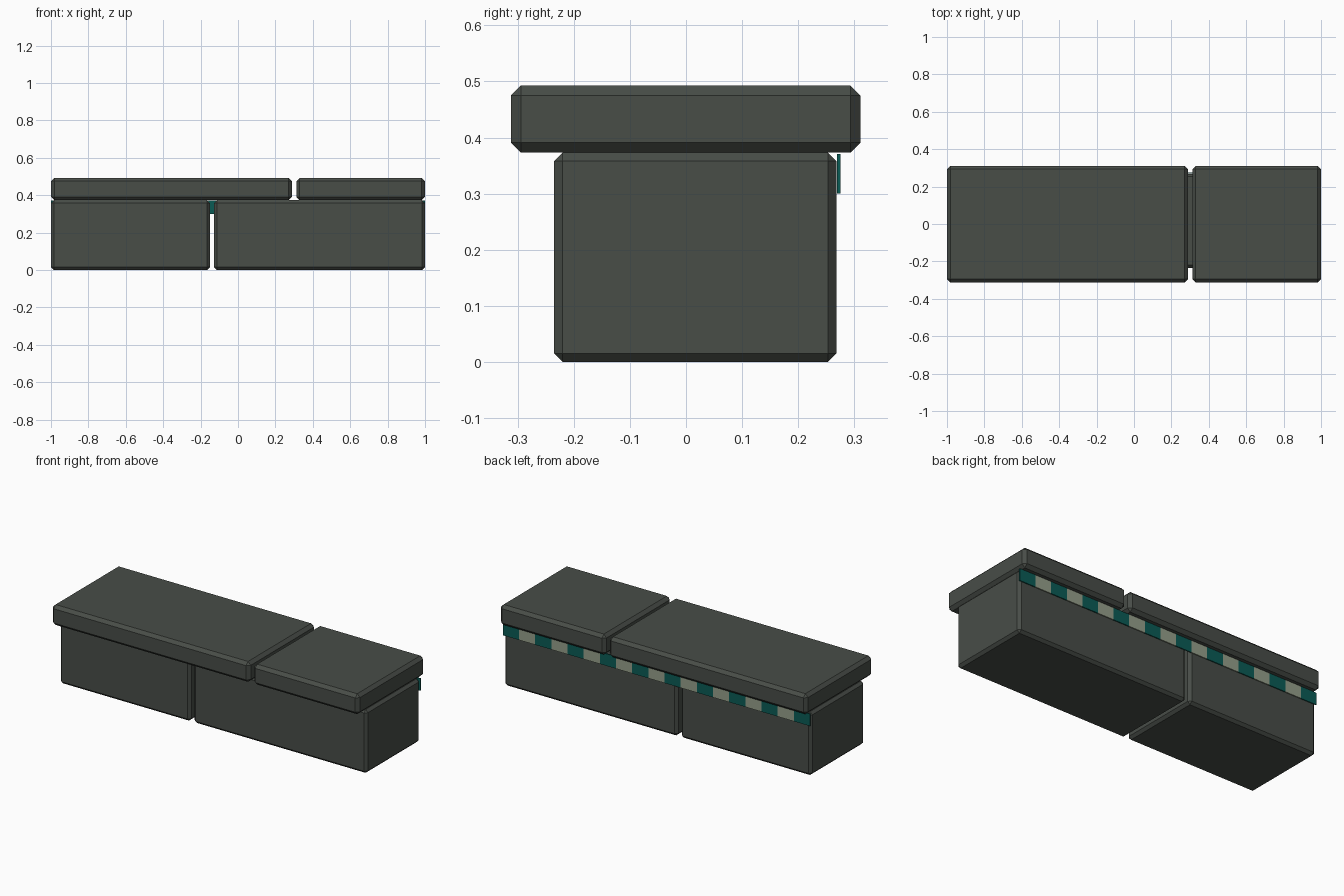
import bpy, bmesh

if "Cube" in bpy.data.objects:
    bpy.data.objects.remove(bpy.data.objects["Cube"])


def material(name, rgb):
    m = bpy.data.materials.new(name)
    m.diffuse_color = (*rgb, 1)
    m.use_nodes = True
    m.node_tree.nodes["Principled BSDF"].inputs["Base Color"].default_value = m.diffuse_color
    return m


stone = material("dark stone", (0.065, 0.074, 0.064))
teal = material("teal tile", (0.003, 0.105, 0.090))
cream = material("pale tile", (0.30, 0.345, 0.255))


def box(name, lo, hi, mat, chamfer=0.0):
    """Axis-aligned box between two corners, with optional flat chamfer."""
    bm = bmesh.new()
    bmesh.ops.create_cube(bm, size=1)
    for v in bm.verts:
        v.co = [(a + b) / 2 + c * (b - a) for a, b, c in zip(lo, hi, v.co)]
    if chamfer:
        bmesh.ops.bevel(bm, geom=bm.edges[:], offset=chamfer, segments=1,
                        profile=0.5, affect='EDGES')
    me = bpy.data.meshes.new(name)
    bm.to_mesh(me)
    bm.free()
    me.materials.append(mat)
    ob = bpy.data.objects.new(name, me)
    bpy.context.collection.objects.link(ob)
    return ob


# Two base blocks with a narrow joint
for name, x0, x1 in (("base_block_left", -1, -0.15), ("base_block_right", -0.128, 1)):
    box(name, (x0, -0.235, 0), (x1, 0.268, 0.373), stone, 0.015)

# Two overhanging cap slabs with an offset joint
for name, x0, x1 in (("cap_slab_left", -1, 0.289), ("cap_slab_right", 0.312, 1)):
    box(name, (x0, -0.312, 0.373), (x1, 0.311, 0.493), stone, 0.018)

# Row of alternating thin tiles along the back
count = 19
width = 2 / count
for i in range(count):
    x = -1 + i * width
    box(f"tile_{i + 1}", (x, 0.269, 0.30), (x + width, 0.275, 0.371),
        cream if i % 2 else teal)
